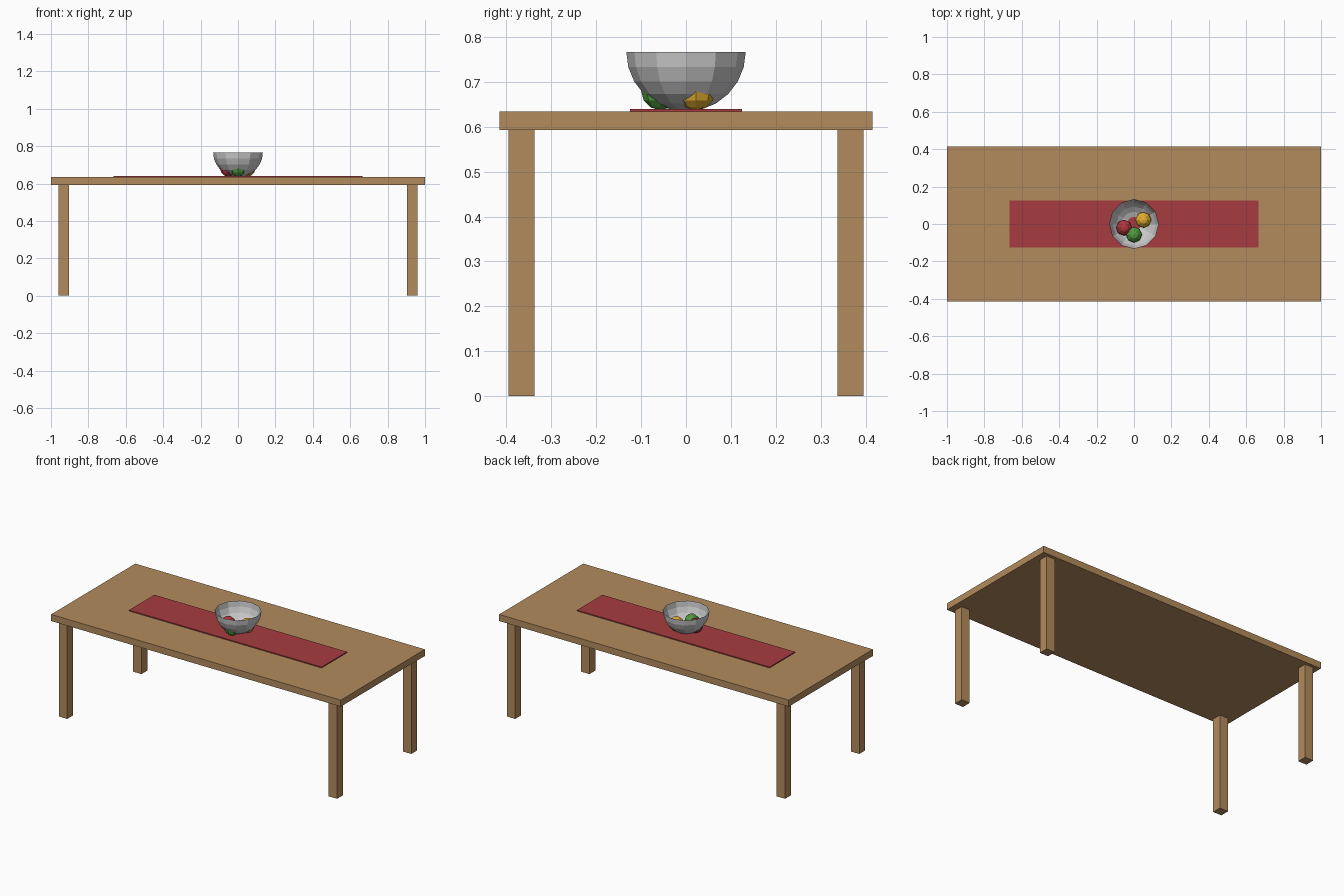
import bpy, bmesh
from math import sin, cos, pi

if "Cube" in bpy.data.objects:
    bpy.data.objects.remove(bpy.data.objects["Cube"])


def material(name, rgb):
    m = bpy.data.materials.new(name)
    m.diffuse_color = (*rgb, 1)
    m.use_nodes = True
    m.node_tree.nodes["Principled BSDF"].inputs["Base Color"].default_value = m.diffuse_color
    return m


def finish(name, bm, mat=None):
    mesh = bpy.data.meshes.new(name)
    bm.to_mesh(mesh)
    bm.free()
    obj = bpy.data.objects.new(name, mesh)
    bpy.context.collection.objects.link(obj)
    if mat:
        mesh.materials.append(mat)
    return obj


def box(name, x, y, z, mat):
    bm = bmesh.new()
    bmesh.ops.create_cube(bm, size=1)
    bmesh.ops.scale(bm, verts=bm.verts, vec=(x[1] - x[0], y[1] - y[0], z[1] - z[0]))
    bmesh.ops.translate(bm, verts=bm.verts, vec=[sum(r) / 2 for r in (x, y, z)])
    return finish(name, bm, mat)


def fruit(name, location, mat):
    bm = bmesh.new()
    bmesh.ops.create_uvsphere(bm, u_segments=8, v_segments=6, radius=0.043)
    bmesh.ops.translate(bm, verts=bm.verts, vec=location)
    return finish(name, bm, mat)


wood = material("wood", (0.45, 0.26, 0.11))
cloth = material("red_cloth", (0.38, 0.045, 0.05))
red = material("red_fruit", (0.45, 0.04, 0.05))
green = material("green_fruit", (0.08, 0.33, 0.05))
yellow = material("yellow_fruit", (0.75, 0.42, 0.03))

# Table top and runner
TOP = 0.634
box("table_top", (-1, 1), (-0.415, 0.415), (0.593, TOP), wood)
box("table_runner", (-0.665, 0.665), (-0.125, 0.125), (TOP, 0.64), cloth)

# Four square legs
for sx, side in ((-1, "left"), (1, "right")):
    for sy, end in ((-1, "front"), (1, "back")):
        cx, cy = sx * 0.932, sy * 0.366
        box(f"{end}_{side}_leg", (cx - 0.029, cx + 0.029),
            (cy - 0.029, cy + 0.029), (0, 0.593), wood)

# Bowl: open lower half of a faceted sphere
bm = bmesh.new()
bmesh.ops.create_uvsphere(bm, u_segments=12, v_segments=12, radius=0.133)
bmesh.ops.delete(bm, geom=[v for v in bm.verts if v.co.z > 0.001], context='VERTS')
bmesh.ops.translate(bm, verts=bm.verts, vec=(0, 0, TOP + 0.133))
finish("bowl", bm)

# Fruit
fruit("red_fruit", (-0.053, -0.02, 0.68), red)
fruit("green_fruit", (0, -0.057, 0.68), green)
fruit("yellow_fruit", (0.05, 0.022, 0.68), yellow)
